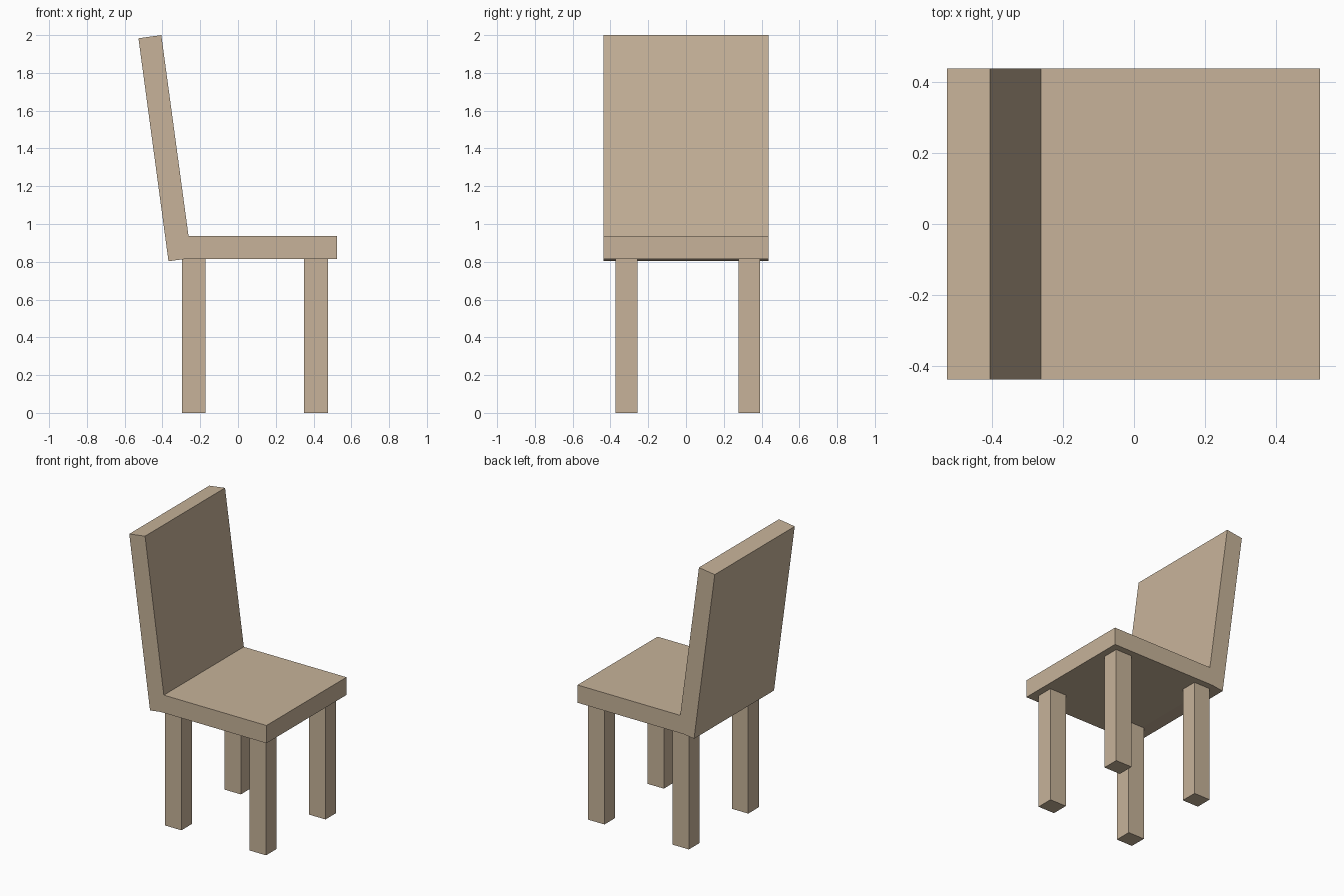
import bpy
import bmesh

if "Cube" in bpy.data.objects:
    bpy.data.objects.remove(bpy.data.objects["Cube"])

wood = bpy.data.materials.new("tan_wood")
wood.diffuse_color = (0.57, 0.45, 0.32, 1)
wood.use_nodes = True
wood.node_tree.nodes["Principled BSDF"].inputs["Base Color"].default_value = wood.diffuse_color


def finish(name, bm):
    bmesh.ops.recalc_face_normals(bm, faces=bm.faces)
    mesh = bpy.data.meshes.new(name)
    bm.to_mesh(mesh)
    bm.free()
    mesh.materials.append(wood)
    obj = bpy.data.objects.new(name, mesh)
    bpy.context.collection.objects.link(obj)
    return obj


def extrude_profile(name, points, y0, y1):
    """Extrude an (x, z) outline along y."""
    bm = bmesh.new()
    face = bm.faces.new([bm.verts.new((x, y0, z)) for x, z in points])
    result = bmesh.ops.extrude_face_region(bm, geom=[face])
    verts = [v for v in result["geom"] if isinstance(v, bmesh.types.BMVert)]
    bmesh.ops.translate(bm, verts=verts, vec=(0, y1 - y0, 0))
    return finish(name, bm)


SEAT_BOTTOM = 0.814

# Seat and leaning backrest, one continuous side outline
extrude_profile("seat_and_backrest", [
    (-0.368, 0.803), (-0.285, SEAT_BOTTOM), (0.525, SEAT_BOTTOM),
    (0.525, 0.937), (-0.262, 0.937), (-0.406, 2.0), (-0.527, 1.983),
], -0.438, 0.438)

# Four square legs
for end, x0, x1 in (("back", -0.297, -0.172), ("front", 0.35, 0.477)):
    for side, y0, y1 in (("right", -0.374, -0.257), ("left", 0.277, 0.393)):
        extrude_profile(f"{end}_{side}_leg", [
            (x0, 0), (x1, 0), (x1, SEAT_BOTTOM), (x0, SEAT_BOTTOM)], y0, y1)
